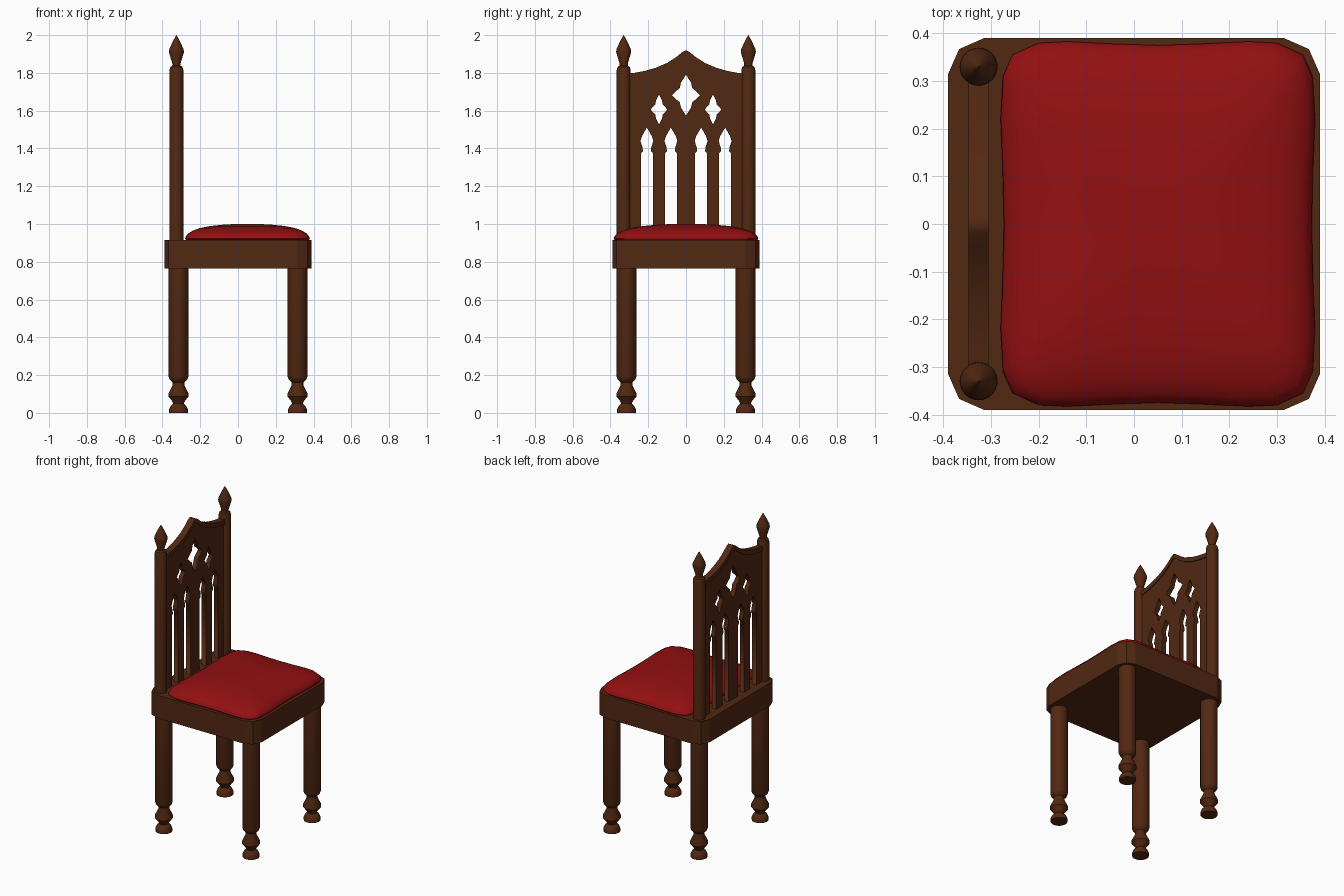
import bpy, bmesh, math

cube = bpy.data.objects.get("Cube")
if cube:
    bpy.data.objects.remove(cube, do_unlink=True)


def material(name, rgb):
    m = bpy.data.materials.new(name)
    m.use_nodes = True
    colour = (*rgb, 1)
    m.diffuse_color = colour
    m.node_tree.nodes["Principled BSDF"].inputs["Base Color"].default_value = colour
    return m


wood = material("dark brown wood", (0.085, 0.021, 0.006))
velvet = material("red velvet", (0.29, 0.005, 0.006))


def add(name, mesh, mat, location=(0, 0, 0), smooth=None):
    obj = bpy.data.objects.new(name, mesh)
    bpy.context.collection.objects.link(obj)
    mesh.materials.clear()
    mesh.materials.append(mat)
    obj.location = location
    if smooth:
        bpy.ops.object.select_all(action="DESELECT")
        obj.select_set(True)
        bpy.context.view_layer.objects.active = obj
        bpy.ops.object.shade_smooth_by_angle(angle=math.radians(smooth))
    return obj


def loft(name, rings, mat, location=(0, 0, 0), smooth=None):
    """Skin a stack of closed rings and cap both ends."""
    bm = bmesh.new()
    loops = [[bm.verts.new(p) for p in ring] for ring in rings]
    for a, b in zip(loops, loops[1:]):
        for i in range(len(a)):
            j = (i + 1) % len(a)
            bm.faces.new((a[i], a[j], b[j], b[i]))
    bm.faces.new(loops[0][::-1])
    bm.faces.new(loops[-1])
    bmesh.ops.recalc_face_normals(bm, faces=bm.faces)
    mesh = bpy.data.meshes.new(name)
    bm.to_mesh(mesh)
    bm.free()
    return add(name, mesh, mat, location, smooth)


def turned(name, profile, location, sides=24):
    """Lathe a list of (radius, height) about the vertical axis."""
    turn = [2 * math.pi * i / sides for i in range(sides)]
    rings = [[(r * math.cos(t), r * math.sin(t), z) for t in turn] for r, z in profile]
    return loft(name, rings, wood, location, 35)


def mirror_outline(quarter):
    """Complete a closed outline from its +x +y quarter, ordered from the x axis to the y axis."""
    half = quarter + [(-x, y) for x, y in reversed(quarter) if x > 0]
    return half + [(x, -y) for x, y in reversed(half) if y > 0]


def fretwork(name, outlines, half_depth, x):
    """Flat board in the y-z plane; inner outlines become holes."""
    curve = bpy.data.curves.new(name, "CURVE")
    curve.dimensions = "2D"
    curve.fill_mode = "BOTH"
    curve.extrude = half_depth
    for outline in outlines:
        spline = curve.splines.new("POLY")
        spline.points.add(len(outline) - 1)
        for point, (y, z) in zip(spline.points, outline):
            point.co = (y, z, 0, 1)
        spline.use_cyclic_u = True
    source = bpy.data.objects.new(name + " source", curve)
    bpy.context.collection.objects.link(source)
    graph = bpy.context.evaluated_depsgraph_get()
    mesh = bpy.data.meshes.new_from_object(source.evaluated_get(graph))
    bpy.data.objects.remove(source)
    obj = add(name, mesh, wood, (x, 0, 0))
    obj.rotation_euler = (math.pi / 2, 0, math.pi / 2)
    return obj


# Seat block with clipped corners
corner = [(0.39, 0.315), (0.367, 0.367), (0.315, 0.39)]
outline = mirror_outline(corner)
loft("seat", [[(x, y, z) for x, y in outline] for z in (0.765, 0.915)], wood)

# Cushion: pinched outline shrinking towards a soft crown
pillow = mirror_outline([(0.323, 0), (0.326, 0.12), (0.33, 0.22), (0.325, 0.31), (0.305, 0.355),
                         (0.25, 0.38), (0.19, 0.383), (0.09, 0.378), (0, 0.375)])
crown = [(0.97, 0.91), (1, 0.922), (0.99, 0.934), (0.95, 0.95), (0.88, 0.964), (0.77, 0.978),
         (0.6, 0.989), (0.4, 0.996), (0.2, 1.0), (0.05, 1.0)]
loft("cushion", [[(x * s, y * s, z) for x, y in pillow] for s, z in crown],
     velvet, (0.05, 0, 0), 60)

# Legs with turned feet
leg = [(0.05, 0), (0.05, 0.018), (0.042, 0.036), (0.028, 0.05), (0.032, 0.06), (0.054, 0.088),
       (0.054, 0.1), (0.032, 0.145), (0.032, 0.162), (0.046, 0.175), (0.052, 0.19), (0.052, 0.78)]
for end, x in (("back", -0.315), ("front", 0.315)):
    for side, y in (("right", -0.315), ("left", 0.315)):
        turned(f"{end}_leg_{side}", leg, (x, y, 0))

# Back posts with pointed finials
back_x = -0.326
post = [(0.037, 0.9), (0.037, 1.815), (0.032, 1.832), (0.022, 1.838), (0.022, 1.85),
        (0.04, 1.91), (0.038, 1.925), (0.02, 1.965), (0.001, 2.0)]
for side, y in (("right", -0.33), ("left", 0.33)):
    turned(f"back_post_{side}", post, (back_x, y, 0))

# Crest line swooping up to a central peak
half_crest = [(0.33, 1.797), (0.28, 1.799), (0.22, 1.81), (0.16, 1.827),
              (0.1, 1.853), (0.05, 1.885), (0.02, 1.91)]
crest = half_crest + [(0, 1.92)] + [(-y, z) for y, z in reversed(half_crest)]

# Pointed window openings, with a notched throat under each head
half_lancet = [(0.032, 0.905), (0.032, 1.375), (0.021, 1.385), (0.023, 1.405), (0.034, 1.44),
               (0.026, 1.465), (0.012, 1.49)]


def lancet(centre):
    shape = half_lancet + [(0, 1.51)] + [(-y, z) for y, z in reversed(half_lancet)]
    return [(y + centre, z) for y, z in shape]


# Four-pointed tracery openings
star_quarter = [(1, 0), (0.67, 0.22), (0.45, 0.33), (0.35, 0.62), (0, 1)]


def star(y, z, half_width, half_height):
    return [(y + a * half_width, z + b * half_height) for a, b in mirror_outline(star_quarter)]


board = [(-0.33, 0.895), (0.33, 0.895)] + [(y, z - 0.005) for y, z in crest]
holes = [lancet(y) for y in (-0.207, -0.08, 0.08, 0.207)]
holes += [star(0, 1.682, 0.075, 0.108)]
holes += [star(y, 1.606, 0.044, 0.08) for y in (-0.143, 0.143)]
fretwork("back_panel", [board] + holes, 0.015, back_x)

# Raised moulding along the crest
fretwork("crest_moulding", [crest + [(y, z - 0.03) for y, z in reversed(crest)]], 0.021, back_x)
